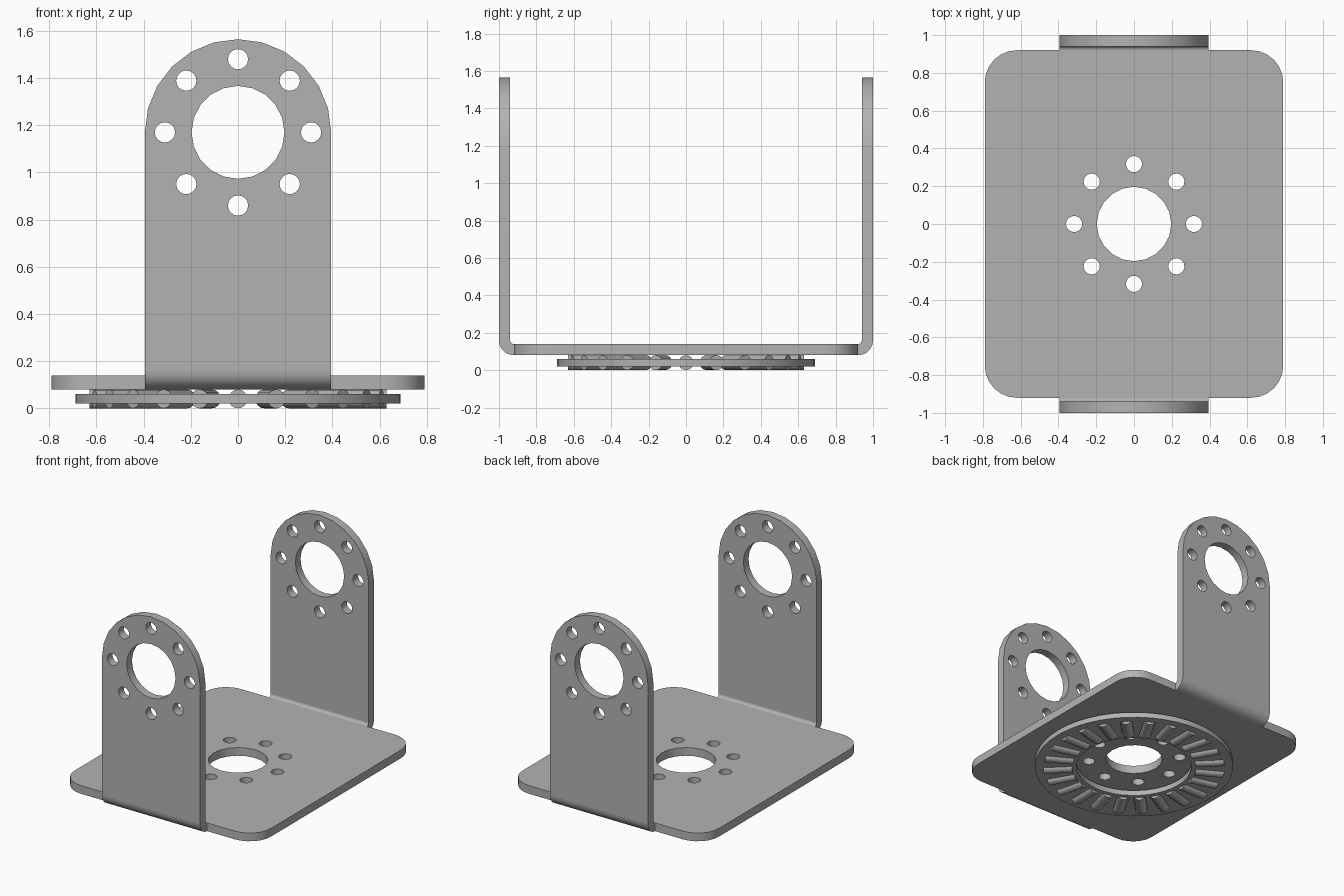
import bpy, bmesh
from math import cos, sin, pi, radians
from mathutils import Matrix, Vector

cube = bpy.data.objects.get("Cube")
if cube:
    bpy.data.objects.remove(cube, do_unlink=True)

steel = bpy.data.materials.new("grey steel")
steel.use_nodes = True
COLOR = (0.45, 0.45, 0.45, 1)
steel.diffuse_color = COLOR
steel.node_tree.nodes["Principled BSDF"].inputs["Base Color"].default_value = COLOR

T = 0.06                    # sheet thickness
BASE_Z = 0.08               # underside of the base plate
TAB_W = 0.395               # half width of an upright
HUB_Z = 1.17                # centre of the upright's bore
BEND_Y, BEND_Z = 0.92, 0.16  # axis of the sheet bend


def arc(cx, cy, r, start, end, n):
    angles = [radians(start + (end - start) * i / n) for i in range(n + 1)]
    return [(cx + r * cos(a), cy + r * sin(a)) for a in angles]


def circle(cx, cy, r, n):
    return arc(cx, cy, r, 0, 360, n)[:-1]


def bolt_pattern(cx, cy, r):
    """Large bore with eight bolt holes around it."""
    holes = [circle(cx, cy, 0.197, 20)]
    for i in range(8):
        a = i * pi / 4
        holes.append(circle(cx + r * cos(a), cy + r * sin(a), 0.043, 16))
    return holes


def finish(name, mesh, matrix):
    mesh.transform(matrix)
    mesh.materials.clear()
    mesh.materials.append(steel)
    obj = bpy.data.objects.new(name, mesh)
    bpy.context.collection.objects.link(obj)
    bpy.ops.object.select_all(action='DESELECT')
    obj.select_set(True)
    bpy.context.view_layer.objects.active = obj
    bpy.ops.object.shade_smooth_by_angle(angle=radians(30))
    return obj


def plate(name, loops, thickness, matrix):
    """Flat sheet from an outline and its holes, centred on its thickness."""
    curve = bpy.data.curves.new(name, 'CURVE')
    curve.dimensions = '2D'
    curve.fill_mode = 'BOTH'
    curve.extrude = thickness / 2
    for loop in loops:
        spline = curve.splines.new('POLY')
        spline.points.add(len(loop) - 1)
        for point, (x, y) in zip(spline.points, loop):
            point.co = (x, y, 0, 1)
        spline.use_cyclic_u = True
    temp = bpy.data.objects.new(name + "_profile", curve)
    bpy.context.collection.objects.link(temp)
    bpy.context.view_layer.update()
    mesh = bpy.data.meshes.new_from_object(
        temp.evaluated_get(bpy.context.evaluated_depsgraph_get()))
    bpy.data.objects.remove(temp, do_unlink=True)
    bm = bmesh.new()
    bm.from_mesh(mesh)
    bmesh.ops.remove_doubles(bm, verts=bm.verts, dist=0.0001)
    bmesh.ops.recalc_face_normals(bm, faces=bm.faces)
    bm.to_mesh(mesh)
    bm.free()
    return finish(name, mesh, matrix)


# Base plate with rounded corners
W, D, R = 0.79, BEND_Y, 0.17
outline = []
for cx, cy, a in ((W - R, D - R, 0), (R - W, D - R, 90),
                  (R - W, R - D, 180), (W - R, R - D, 270)):
    outline += arc(cx, cy, R, a, a + 90, 6)
plate("base_plate", [outline] + bolt_pattern(0, 0, 0.317), T,
      Matrix.Translation((0, 0, BASE_Z + T / 2)))

# Uprights with round tops, and the bends joining them to the base
tab = ([(-TAB_W, BEND_Z), (TAB_W, BEND_Z)]
       + arc(0, HUB_Z, TAB_W, 0, 180, 12))
bend = (arc(BEND_Y, BEND_Z, 0.08, -90, 0, 8)
        + arc(BEND_Y, BEND_Z, 0.02, 0, -90, 8))
yz_to_xy = Matrix(((0, 0, 1, 0), (1, 0, 0, 0), (0, 1, 0, 0), (0, 0, 0, 1)))
for side, turn in (("back", 0), ("front", pi)):
    spin = Matrix.Rotation(turn, 4, 'Z')
    plate(side + "_upright", [tab] + bolt_pattern(0, HUB_Z, 0.31), T,
          spin @ Matrix.Translation((0, 1 - T / 2, 0))
          @ Matrix.Rotation(pi / 2, 4, 'X'))
    plate(side + "_bend", [bend], TAB_W * 2, spin @ yz_to_xy)

# Bearing cage: flat ring with a radial slot for each roller
ROLLERS = 24
R_IN, R_OUT, ROLLER_R = 0.43, 0.63, 0.04
slots = []
for i in range(ROLLERS):
    turn = Matrix.Rotation(2 * pi * i / ROLLERS, 2)
    slots.append([tuple(turn @ Vector((r, s * (ROLLER_R + 0.001))))
                  for r, s in ((R_IN, -1), (R_OUT, -1), (R_OUT, 1), (R_IN, 1))])
plate("bearing_cage", [circle(0, 0, 0.69, 48), circle(0, 0, 0.4, 40)] + slots,
      0.04, Matrix.Translation((0, 0, ROLLER_R)))

# Needle rollers lying radially in the cage
bm = bmesh.new()
for i in range(ROLLERS):
    place = (Matrix.Rotation(2 * pi * i / ROLLERS, 4, 'Z')
             @ Matrix.Translation(((R_IN + R_OUT) / 2, 0, ROLLER_R))
             @ Matrix.Rotation(pi / 2, 4, 'Y'))
    bmesh.ops.create_cone(bm, cap_ends=True, segments=16, radius1=ROLLER_R,
                          radius2=ROLLER_R, depth=R_OUT - R_IN, matrix=place)
rollers = bpy.data.meshes.new("bearing_rollers")
bm.to_mesh(rollers)
bm.free()
finish("bearing_rollers", rollers, Matrix.Identity(4))
